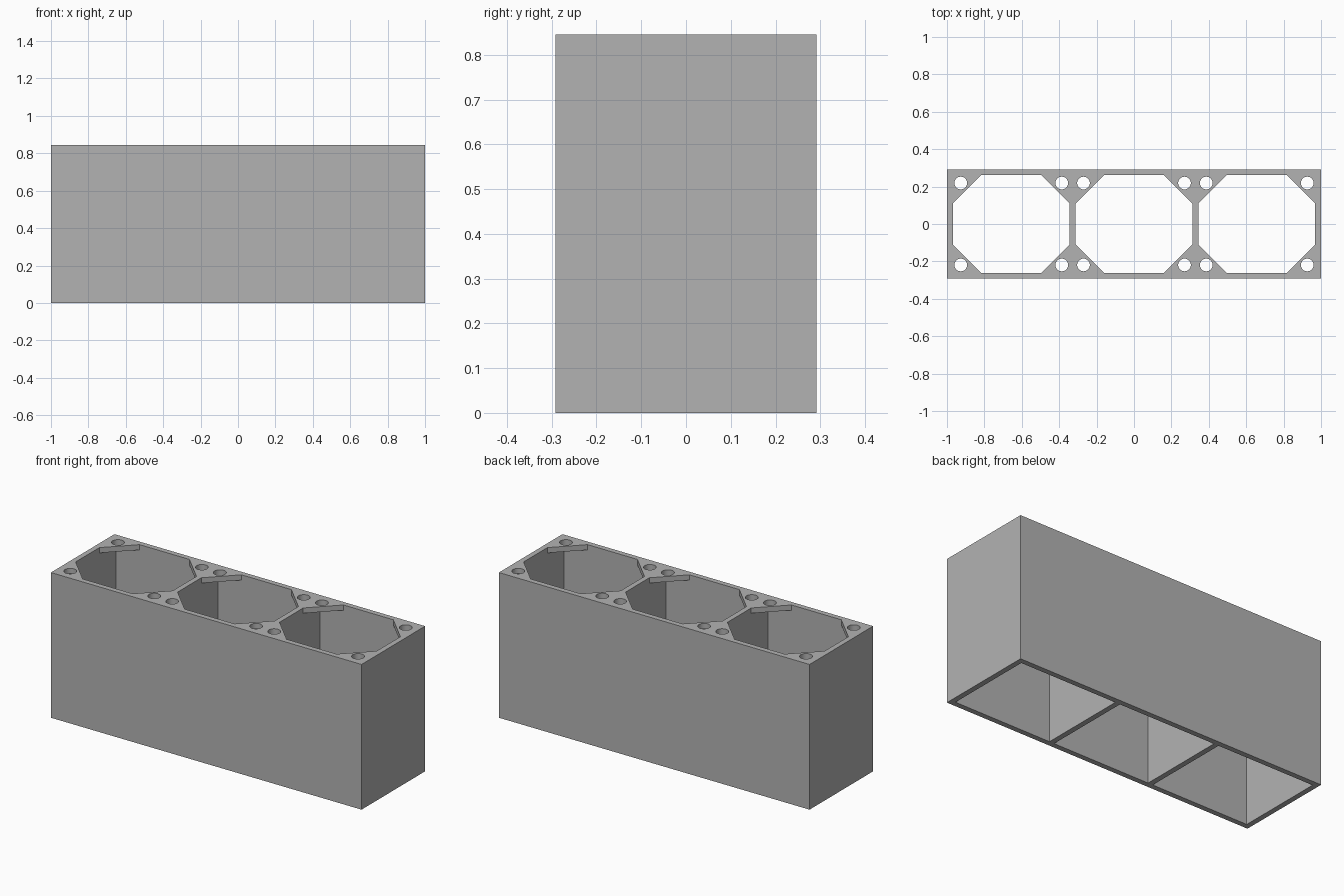
import bpy, bmesh, math

cube = bpy.data.objects.get("Cube")
if cube:
    bpy.data.objects.remove(cube, do_unlink=True)

# Main dimensions
HALF_X, HALF_Y, HEIGHT = 1.0, 0.292, 0.845
WALL, PLATE, CHAMFER = 0.031, 0.031, 0.152
CELL_X = (2 * HALF_X - 4 * WALL) / 6
CELL_Y = HALF_Y - WALL
PITCH = 2 * CELL_X + WALL
HOLE_R, HOLE_SIDES, HOLE_X, HOLE_Y = 0.034, 32, 0.27, 0.219
CEILING = HEIGHT - PLATE
CORNERS = [(1, 1), (-1, 1), (-1, -1), (1, -1)]

bm = bmesh.new()


def fill(loops, z):
    """Flat face bounded by the first loop, with the others as holes."""
    edges = []
    for loop in loops:
        verts = [bm.verts.new((x, y, z)) for x, y in loop]
        edges += [bm.edges.new((a, b)) for a, b in zip(verts, verts[1:] + verts[:1])]
    bmesh.ops.triangle_fill(bm, edges=edges, use_beauty=True, normal=(0, 0, 1))


def walls(loop, z0, z1):
    """Upright faces along a closed loop."""
    for (ax, ay), (bx, by) in zip(loop, loop[1:] + loop[:1]):
        bm.faces.new([bm.verts.new(p) for p in
                      ((ax, ay, z0), (bx, by, z0), (bx, by, z1), (ax, ay, z1))])


def corner_points(cx, sx, sy):
    """Side point, outer corner and end point of one chamfered corner."""
    x, y = cx + sx * CELL_X, sy * CELL_Y
    points = [(x, y - sy * CHAMFER), (x, y), (x - sx * CHAMFER, y)]
    return points if sx * sy > 0 else points[::-1]


def circle(cx, cy):
    steps = [2 * math.pi * i / HOLE_SIDES for i in range(HOLE_SIDES)]
    return [(cx + HOLE_R * math.cos(a), cy + HOLE_R * math.sin(a)) for a in steps]


outer = [(sx * HALF_X, sy * HALF_Y) for sx, sy in CORNERS]
cavities, openings, holes = [], [], []

# Three cells, each with corner gussets under the top plate
for cx in (-PITCH, 0, PITCH):
    cavity, opening = [], []
    for sx, sy in CORNERS:
        gusset = corner_points(cx, sx, sy)
        hole = circle(cx + sx * HOLE_X, sy * HOLE_Y)
        fill([gusset, hole], CEILING)
        cavity += gusset
        opening += [gusset[0], gusset[2]]
        holes.append(hole)
    cavities.append(cavity)
    openings.append(opening)

# Bottom rim, top plate and outer sides
fill([outer] + cavities, 0)
fill([outer] + openings + holes, HEIGHT)
walls(outer, 0, HEIGHT)

# Cell walls, opening edges and screw hole sides
for loop in cavities:
    walls(loop, 0, CEILING)
for loop in openings + holes:
    walls(loop, CEILING, HEIGHT)

bmesh.ops.remove_doubles(bm, verts=bm.verts, dist=0.0001)
bmesh.ops.recalc_face_normals(bm, faces=bm.faces)

mesh = bpy.data.meshes.new("triple_cell_housing")
bm.to_mesh(mesh)
bm.free()
housing = bpy.data.objects.new("triple_cell_housing", mesh)
bpy.context.collection.objects.link(housing)

# Plain grey
grey = bpy.data.materials.new("plain_grey")
grey.use_nodes = True
colour = (0.45, 0.45, 0.45, 1)
grey.diffuse_color = colour
grey.node_tree.nodes["Principled BSDF"].inputs["Base Color"].default_value = colour
mesh.materials.append(grey)

# Round hole sides shade smoothly, edges stay sharp
bpy.context.view_layer.objects.active = housing
housing.select_set(True)
bpy.ops.object.shade_smooth_by_angle(angle=math.radians(30))
